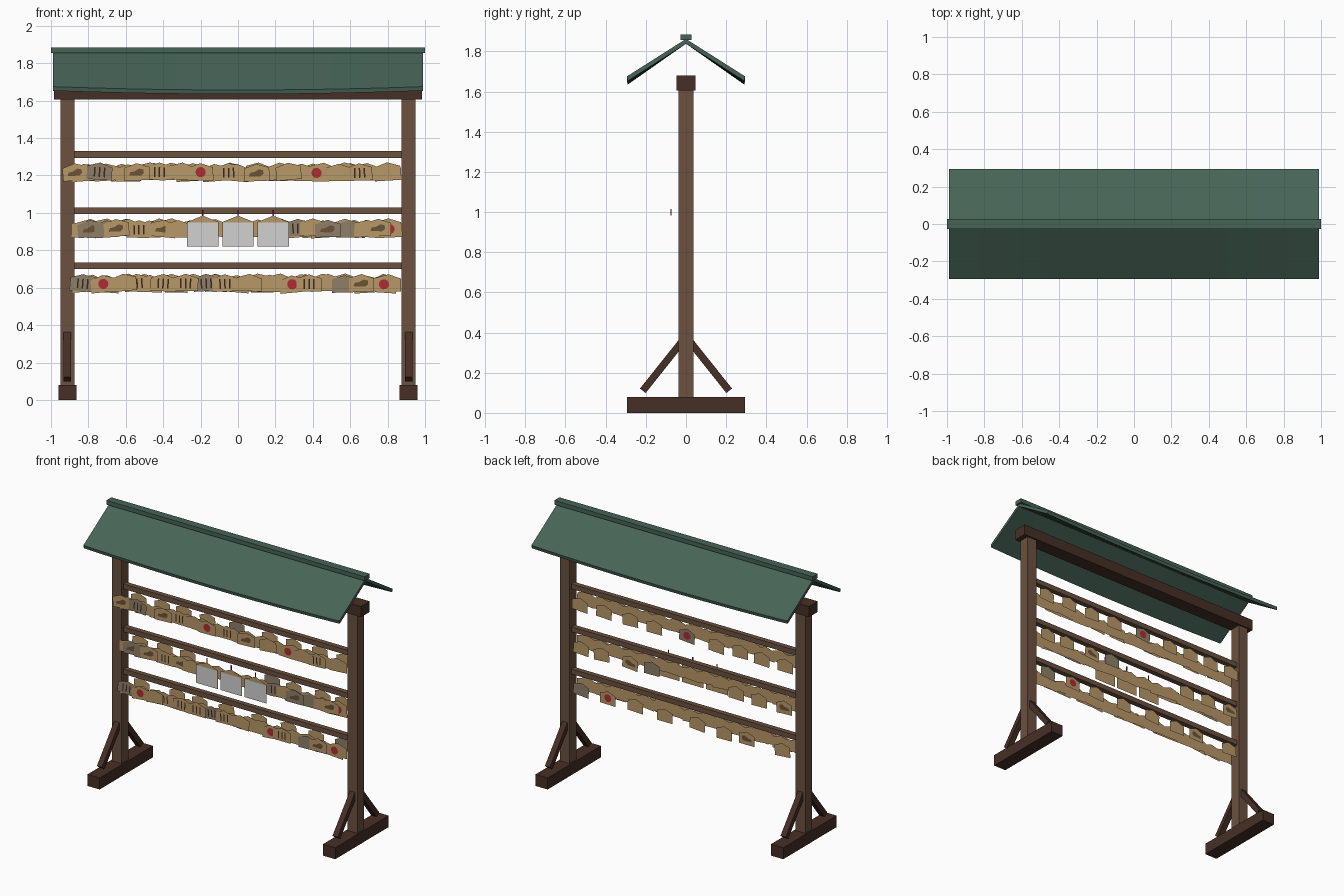
import bpy, bmesh, math, random
from mathutils import Vector, Matrix

random.seed(4)
if "Cube" in bpy.data.objects:
    bpy.data.objects.remove(bpy.data.objects["Cube"])


def material(name, r, g, b):
    m = bpy.data.materials.new(name)
    m.use_nodes = True
    m.diffuse_color = (r, g, b, 1)
    m.node_tree.nodes["Principled BSDF"].inputs["Base Color"].default_value = (r, g, b, 1)
    return m


GREEN = material("roof_green", .062, .127, .095)
POST = material("post_wood", .147, .082, .05)
DARK = material("dark_wood", .062, .028, .019)
TAN = material("tan_plaque", .48, .314, .135)
GREY = material("weathered_plaque", .275, .215, .14)
INK = material("ink", .04, .02, .013)
BROWN = material("brown_paint", .15, .085, .037)
RED = material("red_paint", .43, .024, .034)
WHITE = material("pale_panel", .64, .64, .64)
CORD = material("cord_red", .19, .012, .025)
PLAQUE_MATS = [TAN, GREY, INK, BROWN, RED, WHITE]


def finish(name, bm, mats):
    me = bpy.data.meshes.new(name)
    bm.to_mesh(me)
    bm.free()
    for m in mats:
        me.materials.append(m)
    ob = bpy.data.objects.new(name, me)
    bpy.context.collection.objects.link(ob)
    return ob


def box(name, centre, size, mat, tilt=0):
    bm = bmesh.new()
    bmesh.ops.create_cube(bm, size=1)
    bm.transform(Matrix.Translation(centre) @ Matrix.Rotation(tilt, 4, 'X')
                 @ Matrix.Diagonal((*size, 1)))
    return finish(name, bm, [mat])


def roof_panel(name, side):
    # Sloped board whose eave sags gently towards the middle
    bm = bmesh.new()
    rings = []
    steps = 12
    for i in range(steps + 1):
        t = 2 * i / steps - 1
        eave = 1.657 + .018 * t * t
        section = [(0, 1.862), (.295, eave), (.29, eave - .022), (0, 1.838)]
        rings.append([bm.verts.new((.99 * t, side * y, z)) for y, z in section])
    for a, b in zip(rings, rings[1:]):
        for k in range(4):
            n = (k + 1) % 4
            bm.faces.new((a[k], a[n], b[n], b[k]))
    bm.faces.new(rings[0])
    bm.faces.new(rings[-1])
    bmesh.ops.recalc_face_normals(bm, faces=bm.faces)
    return finish(name, bm, [GREEN])


# Frame: feet, posts and diagonal braces
for side, label in ((1, "left"), (-1, "right")):
    x = .912 * side
    box(label + "_foot", (x, 0, .04), (.095, .59, .08), DARK)
    box(label + "_post", (x, 0, .845), (.075, .075, 1.53), POST)
    for end, where in ((-1, "front"), (1, "back")):
        low, high = Vector((x, .215 * end, .11)), Vector((x, .012 * end, .365))
        d = high - low
        box(f"{label}_{where}_brace", (low + high) / 2, (.04, .036, d.length), DARK,
            math.atan2(-d.y, d.z))

# Top beam and roof
box("top_beam", (0, 0, 1.643), (1.97, .096, .075), DARK)
roof_panel("front_roof", -1)
roof_panel("back_roof", 1)
box("ridge_cap", (0, 0, 1.87), (2, .056, .029), GREEN)


# Plaques: flat pentagons with painted marks
def flat(bm, points, frame, y, mat):
    verts = []
    for u, v in points:
        p = frame @ Vector((u, 0, v))
        verts.append(bm.verts.new((p.x, y, p.z)))
    f = bm.faces.new(verts)
    f.normal_update()
    if f.normal.y * y < 0:
        f.normal_flip()
    f.material_index = PLAQUE_MATS.index(mat)


def rect(u, v, w, h):
    return [(u - w / 2, v - h / 2), (u + w / 2, v - h / 2),
            (u + w / 2, v + h / 2), (u - w / 2, v + h / 2)]


BLOB = [(-.042, -.018), (.02, -.02), (.036, -.006), (.034, .012),
        (.012, .018), (-.012, .004), (-.036, 0)]


def plaque(bm, x, y, z, kind, width=.135):
    mat = GREY if kind.isupper() else TAN
    mark = kind.lower()
    tilt = random.uniform(-.1, .1)
    frame = Matrix.Translation((x, 0, z)) @ Matrix.Rotation(tilt, 4, 'Y')
    w = width / 2
    flat(bm, [(-w, -.045), (w, -.045), (w, .025), (0, .047), (-w, .025)], frame, y, mat)
    front = y + math.copysign(.0015, y)
    if mark == "s":
        for k in (-1, 0, 1):
            flat(bm, rect(k * .026, -.004, .008, .052), frame, front, INK)
    elif mark == "b":
        flat(bm, BLOB, frame, front, BROWN)
    elif mark == "r":
        ring = [(.027 * math.cos(a * math.pi / 8), .027 * math.sin(a * math.pi / 8))
                for a in range(16)]
        flat(bm, ring, frame, front, RED)


# Marks: s strokes, b blob, r disc, p plain; capitals are weathered wood.
# Positions are in hundredths across the rack.
ROWS = {
    "top": (1.312, "-87b -74S -54b -42s -30p -20r -5s 10b 27p 42r 54p 65s 80p",
            "79p 60p 40p 21p -4R -27p -45p -62p -80p"),
    "middle": (1.012, "-79B -70P -65b -53s -40b -32p 32S 40p 48B 59P 69p 75b 81r",
               "78p 62p 40b 23P -42p -60p -79b"),
    "bottom": (.717, "-83S -72r -61p -54s -40s -28s -17S -7s 6p 17p 29r 38s 48p 57P 66b 78r",
               "78P 57r 36p 13p -12p -33p -50b -78p"),
}
for name, (rail_z, front_row, back_row) in ROWS.items():
    box(name + "_rail", (0, 0, rail_z), (1.76, .036, .035), POST)
    z = rail_z - .094
    bm = bmesh.new()
    for k in range(15):  # inner layer filling the gaps
        x = -.82 + k * .116
        plaque(bm, x, -.041 - .001 * (k % 2), z + random.uniform(-.006, .006), "p")
    for i, item in enumerate(front_row.split()):
        plaque(bm, int(item[:-1]) / 100, -.047 - .005 * (i % 3),
               z + random.uniform(-.005, .005), item[-1])
    for i, item in enumerate(back_row.split()):
        plaque(bm, int(item[:-1]) / 100, .045 + .004 * (i % 2),
               z + random.uniform(-.005, .005), item[-1], .12)
    finish(name + "_plaques", bm, PLAQUE_MATS)

# Three large hanging plaques with pale faces and red cords
bm = bmesh.new()
for k in (-1, 0, 1):
    frame = Matrix.Translation((.188 * k, 0, .885))
    flat(bm, [(-.084, -.064), (.084, -.064), (.084, .066), (0, .1), (-.084, .066)],
         frame, -.074, TAN)
    flat(bm, rect(0, .001, .162, .124), frame, -.077, WHITE)
    box(f"cord_{k + 2}", (.188 * k, -.075, 1.0), (.007, .004, .032), CORD)
finish("large_plaques", bm, PLAQUE_MATS)
